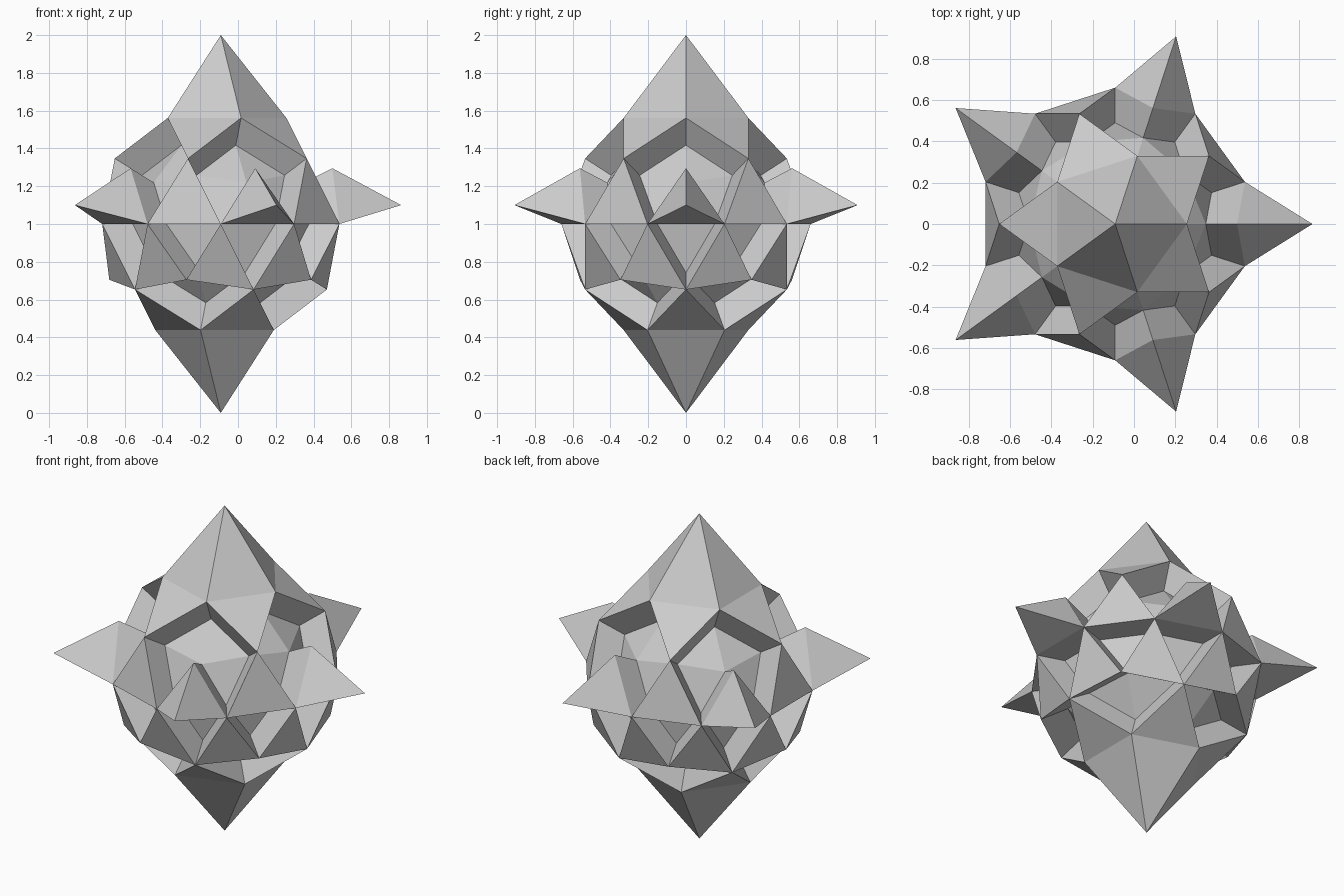
import bpy
import bmesh
from math import atan2, cos, sin
from mathutils import Vector

RADIUS = 0.66        # faceted ball
POLE = 1.0           # tall spikes at the two poles
RECESS = 0.743       # sunken panels, as a share of the radius
TIP_OUT, TIP_UP = 0.955, 0.1   # tips of the side spikes
CENTRE = Vector((-0.091, 0, 1))

if "Cube" in bpy.data.objects:
    bpy.data.objects.remove(bpy.data.objects["Cube"], do_unlink=True)

grey = bpy.data.materials.new("stone_grey")
grey.use_nodes = True
colour = (0.6, 0.6, 0.6, 1)
grey.diffuse_color = colour
grey.node_tree.nodes["Principled BSDF"].inputs["Base Color"].default_value = colour


def panel_kind(face):
    """Decide whether a triangle is kept flat, sunk inward or drawn out to a spike."""
    on_equator = sum(abs(v.co.z) < 0.01 for v in face.verts)
    upper = face.calc_center_median().z > 0
    hub = next((v for v in face.verts if len(v.link_edges) == 5), None)
    if hub is None:
        return "sunk" if on_equator == 2 and not upper else "flat"
    if abs(hub.co.z) > 0.9 * RADIUS:
        return "flat"
    if upper:
        return "spike" if on_equator == 2 else "sunk"
    return "flat" if on_equator == 1 else "sunk"


bm = bmesh.new()
bmesh.ops.create_icosphere(bm, subdivisions=2, radius=RADIUS)
for v in bm.verts:
    v.co = v.co.normalized() * RADIUS

kinds = {f: panel_kind(f) for f in bm.faces}
sunk = [f for f, kind in kinds.items() if kind == "sunk"]
spiked = [f for f, kind in kinds.items() if kind == "spike"]
poles = [v for v in bm.verts if abs(v.co.z) > 0.99 * RADIUS]

# Sunken panels: floors nearer the centre, walls where they meet raised panels
inner = {v: None for f in sunk for v in f.verts}
for v in inner:
    inner[v] = bm.verts.new(v.co * RECESS)
for f in sunk:
    bm.faces.new([inner[v] for v in f.verts])
    for loop in f.loops:
        other = loop.link_loop_radial_next.face
        if kinds.get(other) != "sunk":
            a, b = loop.vert, loop.link_loop_next.vert
            bm.faces.new((a, b, inner[b], inner[a]))
bmesh.ops.delete(bm, geom=sunk, context="FACES")

# Five side spikes above the equator
for tip in bmesh.ops.poke(bm, faces=spiked)["verts"]:
    angle = atan2(tip.co.y, tip.co.x)
    tip.co = (TIP_OUT * cos(angle), TIP_OUT * sin(angle), TIP_UP)

# Top and bottom spikes
for v in poles:
    v.co = v.co.normalized() * POLE

bmesh.ops.translate(bm, verts=bm.verts, vec=CENTRE)
mesh = bpy.data.meshes.new("spiked_ball")
bm.to_mesh(mesh)
bm.free()
mesh.materials.append(grey)
ball = bpy.data.objects.new("spiked_ball", mesh)
bpy.context.collection.objects.link(ball)
